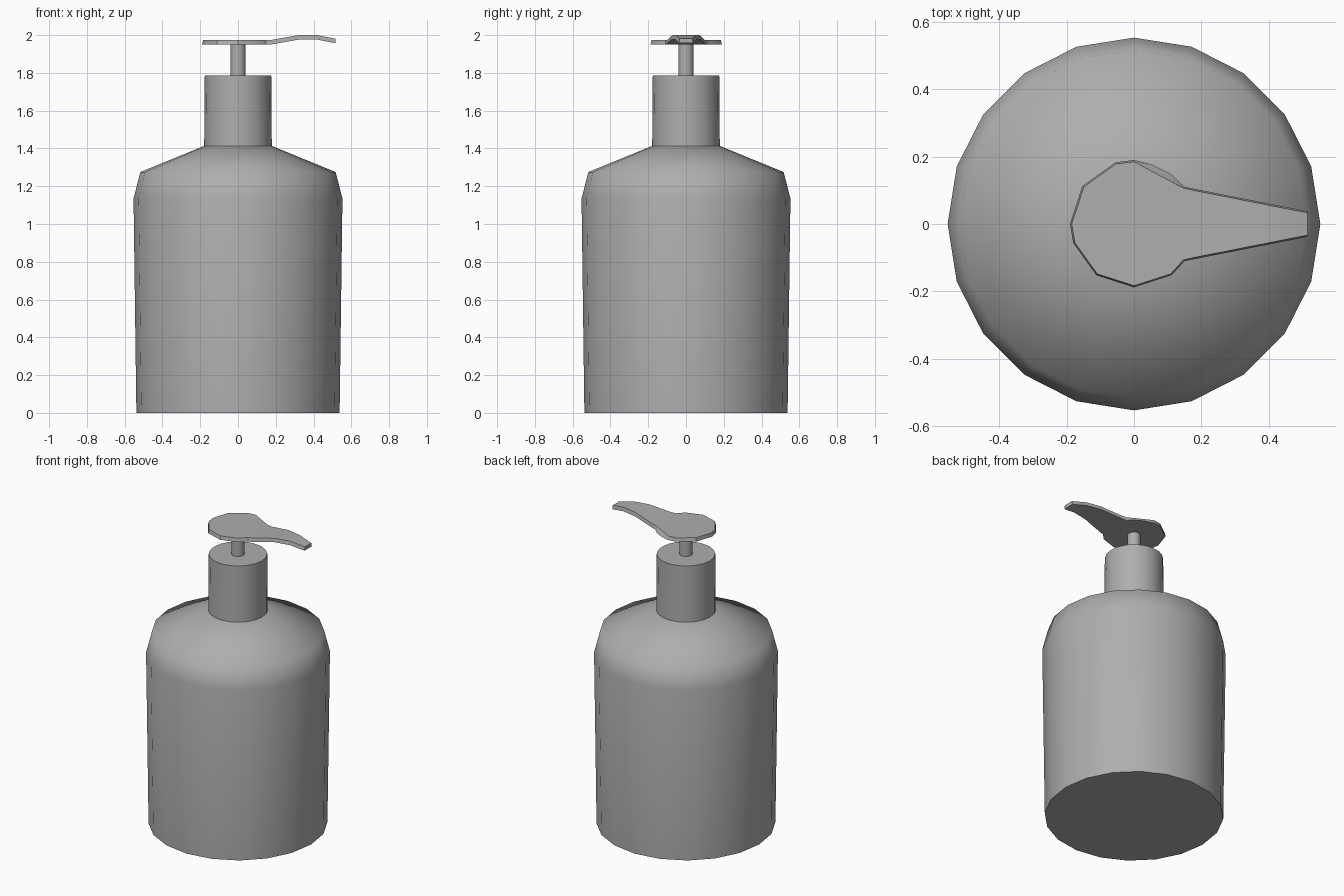
import bpy, bmesh, math

cube = bpy.data.objects.get("Cube")
if cube:
    bpy.data.objects.remove(cube, do_unlink=True)

shade = (0.425, 0.425, 0.425, 1)
grey = bpy.data.materials.new("mid_grey")
grey.use_nodes = True
grey.diffuse_color = shade
grey.node_tree.nodes["Principled BSDF"].inputs["Base Color"].default_value = shade


def finish(name, bm, angle):
    """Turn a bmesh into a shaded object."""
    bmesh.ops.recalc_face_normals(bm, faces=bm.faces)
    mesh = bpy.data.meshes.new(name)
    bm.to_mesh(mesh)
    bm.free()
    mesh.materials.append(grey)
    obj = bpy.data.objects.new(name, mesh)
    bpy.context.collection.objects.link(obj)
    bpy.ops.object.select_all(action='DESELECT')
    obj.select_set(True)
    bpy.context.view_layer.objects.active = obj
    bpy.ops.object.shade_smooth_by_angle(angle=math.radians(angle))
    return obj


def lathe(name, profile, sides, angle):
    """Revolve (radius, height) points and cap both ends."""
    bm = bmesh.new()
    rings = []
    for r, z in profile:
        turns = [2 * math.pi * i / sides for i in range(sides)]
        rings.append([bm.verts.new((r * math.cos(t), r * math.sin(t), z)) for t in turns])
    for a, b in zip(rings, rings[1:]):
        for i in range(sides):
            j = (i + 1) % sides
            bm.faces.new((a[i], a[j], b[j], b[i]))
    bm.faces.new(rings[0])
    bm.faces.new(rings[-1])
    return finish(name, bm, angle)


# Bottle with sloping shoulder, collar and pump stem
lathe("bottle", [(0.538, 0), (0.553, 1.135), (0.517, 1.275), (0.175, 1.415)], 20, 60)
lathe("collar", [(0.179, 1.41), (0.176, 1.785)], 20, 40)
lathe("pump_stem", [(0.04, 1.78), (0.04, 1.952)], 16, 40)

# Pump head: a faceted disc that runs into a tapering, arched spout
disc = [(0.15, 0.11), (0.11, 0.148), (0.055, 0.176), (0, 0.19), (-0.055, 0.183),
        (-0.153, 0.113), (-0.19, 0), (-0.18, -0.057), (-0.112, -0.152),
        (0, -0.188), (0.112, -0.152), (0.15, -0.11)]
spout = [(0.18, 1.951), (0.32, 1.976), (0.42, 1.976), (0.515, 1.957)]
thick = 0.024

bm = bmesh.new()
layers = []
for lift, inset in ((0, 0), (thick, 0.005)):
    base = []
    for x, y in disc:
        # The upper rim is cut straight on the back side next to the spout
        if lift and 0 < x < 0.15 and y > 0:
            y = 0.19 - 0.08 * x / 0.15
        shrink = 1 - inset / math.hypot(x, y)
        base.append(bm.verts.new((x * shrink, y * shrink, 1.949 + lift)))
    bm.faces.new(base)
    left, right = [base[0]], [base[-1]]
    for x, z in spout:
        half = 0.11 - 0.072 * (x - 0.15) / 0.365 - inset
        left.append(bm.verts.new((x, half, z + lift)))
        right.append(bm.verts.new((x, -half, z + lift)))
    for i in range(len(spout)):
        bm.faces.new((left[i], right[i], right[i + 1], left[i + 1]))
    layers.append(base + right[1:] + left[:0:-1])

# Rim wall between the lower and upper outlines
low, high = layers
for i in range(len(low)):
    j = (i + 1) % len(low)
    bm.faces.new((low[i], low[j], high[j], high[i]))
finish("pump_head", bm, 30)
